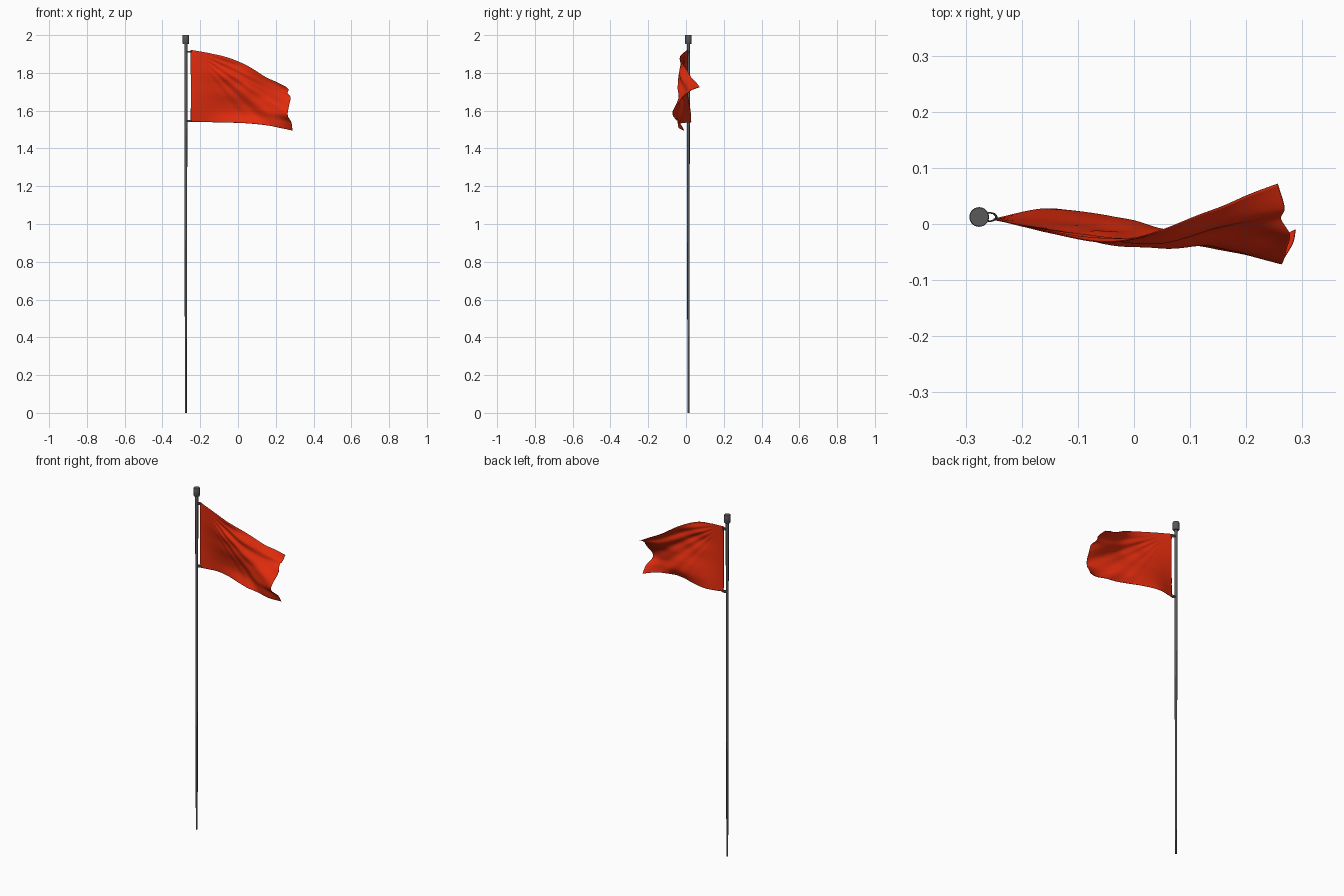
import bpy, bmesh, math
from mathutils import Vector

if "Cube" in bpy.data.objects:
    bpy.data.objects.remove(bpy.data.objects["Cube"])

PX, PY = -0.276, 0.0125   # pole axis


def lathe(name, profile, sides):
    """Revolve (radius, z) points around the pole axis."""
    bm = bmesh.new()
    rings = [[bm.verts.new((PX + r * math.cos(2 * math.pi * i / sides),
                            PY + r * math.sin(2 * math.pi * i / sides), z))
              for i in range(sides)] for r, z in profile]
    for a, b in zip(rings, rings[1:]):
        for i in range(sides):
            j = (i + 1) % sides
            bm.faces.new((a[i], a[j], b[j], b[i]))
    bm.faces.new(rings[0][::-1])
    bm.faces.new(rings[-1])
    return finish(name, bm)


def finish(name, bm, angle=40):
    me = bpy.data.meshes.new(name)
    bm.to_mesh(me)
    bm.free()
    ob = bpy.data.objects.new(name, me)
    bpy.context.collection.objects.link(ob)
    bpy.ops.object.select_all(action='DESELECT')
    ob.select_set(True)
    bpy.context.view_layer.objects.active = ob
    bpy.ops.object.shade_smooth_by_angle(angle=math.radians(angle))
    return ob


# Pole, slightly tapered, and its cap
pole = lathe("pole", [(0.005, 0.0), (0.0085, 1.96)], 20)
cap = lathe("pole_cap", [(0.014, 1.952), (0.0175, 1.957), (0.0175, 1.998), (0.0165, 2.0)], 28)

# Two oval rings tying the flag to the pole
rings = []
for label, z in (("upper", 1.912), ("lower", 1.546)):
    bpy.ops.mesh.primitive_torus_add(major_segments=28, minor_segments=8,
                                     major_radius=0.0105, minor_radius=0.002,
                                     location=(-0.257, PY, z))
    ring = bpy.context.object
    ring.name = label + "_ring"
    ring.scale = (1.1, 0.7, 2.5)
    bpy.ops.object.shade_smooth_by_angle(angle=math.radians(40))
    rings.append(ring)

# Flag: columns from pole to free edge; sideways offsets run top to bottom
xs = [-0.25, -0.15, -0.05, 0.05, 0.15, 0.215, 0.27]
top = [1.922, 1.904, 1.88, 1.838, 1.778, 1.75, 1.725]
low = [1.541, 1.539, 1.537, 1.533, 1.522, 1.508, 1.495]
ys = [
    [0.009, 0.008, 0.008, 0.008, 0.008, 0.008, 0.008, 0.009],
    [-0.015, -0.012, -0.010, -0.001, 0.006, 0.016, 0.024, 0.027],
    [-0.032, -0.026, -0.033, -0.018, -0.008, 0.008, 0.015, 0.006],
    [-0.010, -0.030, -0.034, -0.042, -0.030, -0.014, -0.009, -0.030],
    [0.025, 0.000, -0.012, -0.026, -0.044, -0.043, -0.036, -0.040],
    [0.052, 0.018, 0.004, -0.018, -0.048, -0.060, -0.044, -0.034],
    [0.072, 0.032, 0.012, -0.020, -0.052, -0.069, -0.038, -0.010],
]
fly_dx = [-0.014, -0.002, -0.008, 0.008, 0.0, -0.007, 0.013, 0.018]
fly_dz = [0, 0.017, 0.034, 0.044, 0.032, 0.015, 0.008, 0]
weight = [0, 0, 0, 0.1, 0.35, 0.65, 1]   # how much the free edge shape applies

grid = [[Vector((xs[i] + fly_dx[j] * weight[i], ys[i][j],
                 top[i] + (low[i] - top[i]) * j / 7 + fly_dz[j] * weight[i]))
         for j in range(8)] for i in range(7)]


def spline(pts, n):
    """Catmull-Rom resampling to n + 1 points."""
    p = [2 * pts[0] - pts[1]] + pts + [2 * pts[-1] - pts[-2]]
    out = []
    for k in range(n + 1):
        s = k / n * (len(pts) - 1)
        i = min(int(s), len(pts) - 2)
        t = s - i
        a, b, c, d = p[i:i + 4]
        out.append(0.5 * (2 * b + (c - a) * t + (2 * a - 5 * b + 4 * c - d) * t * t
                          + (3 * b - a - 3 * c + d) * t ** 3))
    return out


def crease(p):
    """Fine folds fanning out from the upper tied corner."""
    dx, dz = p.x + 0.25, 1.925 - p.z
    r, ang = math.hypot(dx, dz), math.atan2(dz, dx)
    fade = min(dx / 0.1, 1) * min(r / 0.25, 1) * max(0, 1 - abs(ang - 0.55) / 0.5)
    return p + Vector((0, 0.004 * fade * math.sin(ang * 42), 0))


NU, NV = 80, 72
columns = [spline(col, NV) for col in grid]
rows = [spline([c[j] for c in columns], NU) for j in range(NV + 1)]
bm = bmesh.new()
vs = [[bm.verts.new(crease(p)) for p in row] for row in rows]
for j in range(NV):
    for i in range(NU):
        bm.faces.new((vs[j][i], vs[j + 1][i], vs[j + 1][i + 1], vs[j][i + 1]))
flag = finish("flag", bm, 60)
solid = flag.modifiers.new("cloth_thickness", 'SOLIDIFY')
solid.thickness = 0.002
solid.offset = 0

red = bpy.data.materials.new("red_cloth")
red.diffuse_color = (0.75, 0.025, 0.004, 1)
red.use_nodes = True
red.node_tree.nodes["Principled BSDF"].inputs["Base Color"].default_value = red.diffuse_color
flag.data.materials.append(red)

# Dark metal
metal = bpy.data.materials.new("dark_grey")
metal.diffuse_color = (0.1, 0.1, 0.1, 1)
metal.use_nodes = True
metal.node_tree.nodes["Principled BSDF"].inputs["Base Color"].default_value = metal.diffuse_color
for ob in [pole, cap] + rings:
    ob.data.materials.append(metal)
